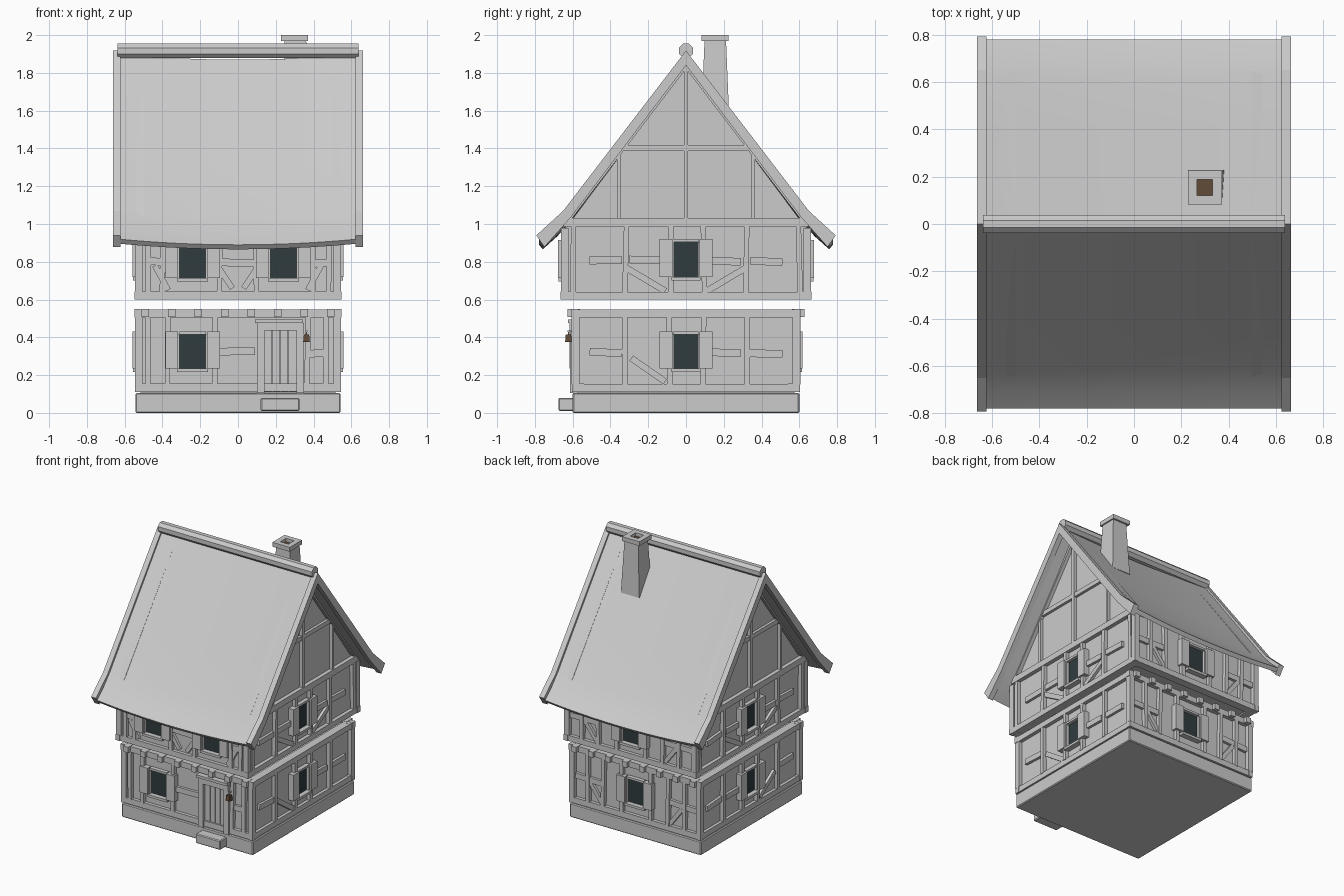
import bpy, bmesh, random
from mathutils import Vector, Matrix

if "Cube" in bpy.data.objects:
    bpy.data.objects.remove(bpy.data.objects["Cube"])

random.seed(4)


def material(name, col):
    m = bpy.data.materials.new(name)
    m.diffuse_color = (*col, 1)
    m.use_nodes = True
    m.node_tree.nodes["Principled BSDF"].inputs["Base Color"].default_value = m.diffuse_color
    return m


DARK = material("dark_glass", (0.03, 0.045, 0.05))
BROWN = material("brown", (0.12, 0.07, 0.04))


def finish(name, bm, mat=None, smooth=False):
    bmesh.ops.recalc_face_normals(bm, faces=bm.faces)
    me = bpy.data.meshes.new(name)
    bm.to_mesh(me)
    bm.free()
    ob = bpy.data.objects.new(name, me)
    bpy.context.collection.objects.link(ob)
    if mat:
        me.materials.append(mat)
    if smooth:
        bpy.context.view_layer.objects.active = ob
        ob.select_set(True)
        bpy.ops.object.shade_smooth_by_angle(angle=0.6)
        ob.select_set(False)
    return ob


def add_box(bm, x, y, z, top=(1, 1)):
    """Box from three ranges; top = scale of the upper face."""
    cx, cy = sum(x) / 2, sum(y) / 2
    vs = bmesh.ops.create_cube(bm, size=1)["verts"]
    for v in vs:
        s = top if v.co.z > 0 else (1, 1)
        v.co = (cx + v.co.x * (x[1] - x[0]) * s[0],
                cy + v.co.y * (y[1] - y[0]) * s[1],
                sum(z) / 2 + v.co.z * (z[1] - z[0]))


def box(name, x, y, z, mat=None, top=(1, 1), bevel=0):
    bm = bmesh.new()
    add_box(bm, x, y, z, top)
    if bevel:
        bmesh.ops.bevel(bm, geom=bm.edges[:], offset=bevel, segments=1, affect='EDGES')
    return finish(name, bm, mat)


def prism(name, pts, x0, x1):
    """Extrude a (y, z) outline along x."""
    bm = bmesh.new()
    f = bm.faces.new([bm.verts.new((x0, y, z)) for y, z in pts])
    r = bmesh.ops.extrude_face_region(bm, geom=[f])
    bmesh.ops.translate(bm, vec=(x1 - x0, 0, 0),
                        verts=[v for v in r["geom"] if isinstance(v, bmesh.types.BMVert)])
    return finish(name, bm)


# Wall coordinates: u along the wall, d outward, z up
FACES = {"front": lambda u, d, z: (u, -d, z), "back": lambda u, d, z: (u, d, z),
         "right": lambda u, d, z: (d, u, z), "left": lambda u, d, z: (-d, u, z)}


def bar(bm, face, a, b, w, d0, d1):
    """Timber on a wall from a to b (u, z) of width w between depths d0, d1."""
    a, b = Vector(a), Vector(b)
    n = (b - a).normalized()
    s = Vector((-n.y, n.x)) * w / 2
    for v in bmesh.ops.create_cube(bm, size=1)["verts"]:
        p = a.lerp(b, v.co.x + 0.5) + s * (2 * v.co.y)
        v.co = FACES[face](p.x, d0 if v.co.z < 0 else d1, p.y)


def timbers(name, face, wall, items):
    bm = bmesh.new()
    for a, b, w, out in items:
        bar(bm, face, a, b, w, wall - 0.02, wall + out)
    finish(name, bm)


def posts(us, z0, z1, w=0.028):
    j = lambda: random.uniform(-0.006, 0.006)
    return [((u + j(), z0), (u + j(), z1), w, 0.027) for u in us]


def rails(spans, z):
    j = lambda: random.uniform(-0.008, 0.008)
    return [((a, z + j()), (b, z + j()), 0.04, 0.02) for a, b in spans]


def window(name, face, wall, u, z0, z1, hw=0.065):
    bm = bmesh.new()
    bar(bm, face, (u, z0), (u, z1), 2 * hw, wall - 0.02, wall + 0.006)
    finish(name + "_pane", bm, DARK)
    items = [((u - hw - 0.012, z0 - 0.01), (u + hw + 0.012, z0 - 0.01), 0.018, 0.04),
             ((u - hw, z1 + 0.008), (u + hw, z1 + 0.008), 0.016, 0.03)]
    for s in (-1, 1):
        items.append(((u + s * (hw + 0.004), z0), (u + s * (hw + 0.004), z1), 0.01, 0.028))
        c = u + s * (hw + 0.041)
        items.append(((c, z0), (c, z1 + 0.015), 0.068, 0.042))
    timbers(name + "_frame_and_shutters", face, wall, items)


# Base and ground storey
box("plinth", (-0.543, 0.543), (-0.6, 0.6), (0, 0.105), bevel=0.006)
box("door_step", (0.12, 0.325), (-0.675, -0.58), (0.01, 0.08), bevel=0.006)
GX, GY, UY = 0.517, 0.575, 0.635
box("ground_wall", (-GX, GX), (-GY, GY), (0.1, 0.54))

# Upper storey with gables in one profile
prism("upper_wall_and_gables",
      [(-UY, 0.61), (UY, 0.61), (UY, 0.98), (0, 1.83), (-UY, 0.98)], -GX, GX)


# Ring beams: frame around the storey
def ring(name, hx, hy, z0, z1):
    bm = bmesh.new()
    for s in (-1, 1):
        add_box(bm, (-hx, hx), sorted((s * hy, s * (hy - 0.06))), (z0, z1))
        add_box(bm, sorted((s * hx, s * (hx - 0.06))),
                (-hy + 0.004, hy - 0.004), (z0 + 0.001, z1 - 0.001))
        for t in (-1, 1):   # protruding corner blocks
            add_box(bm, sorted((s * (hx + 0.004), s * (hx - 0.03))),
                    sorted((t * (hy + 0.004), t * (hy - 0.03))), (z0 - 0.001, z1 + 0.001))
    finish(name, bm)


ring("ground_sill_beam", 0.54, 0.6, 0.112, 0.155)
ring("ground_top_beam", 0.545, 0.602, 0.505, 0.548)
ring("upper_sill_beam", 0.545, 0.66, 0.6, 0.642)

# Joist ends
bm = bmesh.new()
for i in range(8):
    x = -0.49 + i * 0.14
    for s in (-1, 1):
        add_box(bm, (x - 0.02, x + 0.02), sorted((s * 0.56, s * 0.628)), (0.508, 0.55))
finish("joist_ends", bm)

# Corner posts
bm = bmesh.new()
for sx in (-1, 1):
    for sy in (-1, 1):
        for hy, z0, z1 in ((0.605, 0.15, 0.51), (0.662, 0.64, 0.98)):
            add_box(bm, sorted((sx * 0.505, sx * 0.545)),
                    sorted((sy * (hy - 0.04), sy * hy)), (z0, z1))
finish("corner_posts", bm)

# Side wall timbers, windows and gable framing
for face in ("right", "left"):
    pu = (-0.32, -0.085, 0.095, 0.32)
    rl = [(-0.51, -0.34), (0.14, 0.29), (0.34, 0.51)]
    timbers(face + "_ground_timbers", face, GX,
            posts(pu, 0.15, 0.51) + rails(rl, 0.32)
            + [((-0.29, 0.29), (-0.11, 0.165), 0.034, 0.02)])
    timbers(face + "_upper_timbers", face, GX,
            posts(pu + (-0.6, 0.6), 0.64, 0.99) + rails(rl + [(-0.3, -0.1)], 0.805)
            + [((-0.32, 0.77), (-0.11, 0.645), 0.034, 0.02),
               ((0.32, 0.77), (0.11, 0.645), 0.034, 0.02)])
    gable = [((-0.64, 1.008), (0.64, 1.008), 0.045, 0.03),
             ((-0.35, 1.402), (0.35, 1.402), 0.033, 0.02),
             ((0, 1.02), (0, 1.83), 0.022, 0.025)]
    for s in (-1, 1):
        gable += [((s * 0.355, 1.02), (s * 0.355, 1.38), 0.02, 0.022),
                  ((s * 0.655, 0.995), (0, 1.855), 0.04, 0.026)]
    timbers(face + "_gable_timbers", face, GX, gable)
    window(face + "_ground_window", face, GX, 0, 0.235, 0.415)
    window(face + "_upper_window", face, GX, 0, 0.72, 0.905)

# Front timbers, windows and door
timbers("front_ground_timbers", "front", GY,
        posts((-0.48, -0.37, -0.12, 0.37, 0.46), 0.15, 0.51)
        + rails([(-0.12, 0.09), (0.36, 0.45)], 0.32))
timbers("front_upper_timbers", "front", UY,
        posts((-0.48, -0.4, -0.1, 0.1, 0.4, 0.48), 0.64, 0.98)
        + rails([(-0.09, 0.09), (0.39, 0.47), (-0.47, -0.39)], 0.8)
        + [((s * 0.44, 0.78), (s * 0.37, 0.65), 0.03, 0.02) for s in (-1, 1)]
        + [((s * 0.03, 0.66), (s * 0.11, 0.78), 0.03, 0.02) for s in (-1, 1)])
window("front_ground_window", "front", GY, -0.24, 0.235, 0.415, 0.07)
for n, u in (("left", -0.24), ("right", 0.24)):
    window("front_upper_%s_window" % n, "front", UY, u, 0.715, 0.9, 0.07)
timbers("door_frame", "front", GY,
        [((0.12, 0.105), (0.12, 0.45), 0.04, 0.038), ((0.33, 0.105), (0.33, 0.45), 0.04, 0.038),
         ((0.1, 0.455), (0.35, 0.455), 0.04, 0.042), ((0.09, 0.485), (0.345, 0.485), 0.02, 0.05)])
timbers("door", "front", GY,
        [((0.14 + i * 0.0425 + 0.021, 0.11), (0.14 + i * 0.0425 + 0.021, 0.44), 0.04, 0.015)
         for i in range(4)])

# Back timbers and windows
timbers("back_ground_timbers", "back", GY,
        posts((-0.4, -0.27, -0.12, 0.12, 0.27, 0.4), 0.15, 0.51)
        + rails([(-0.5, -0.28), (0.28, 0.5)], 0.32)
        + [((s * 0.38, 0.3), (s * 0.28, 0.165), 0.03, 0.02) for s in (-1, 1)])
timbers("back_upper_timbers", "back", UY,
        posts((-0.4, -0.27, -0.12, 0.12, 0.27, 0.4), 0.64, 0.98)
        + rails([(-0.5, -0.28), (0.28, 0.5)], 0.8)
        + [((s * 0.38, 0.78), (s * 0.28, 0.65), 0.03, 0.02) for s in (-1, 1)])
window("back_ground_window", "back", GY, 0, 0.235, 0.415, 0.07)
window("back_upper_window", "back", UY, 0, 0.715, 0.9, 0.07)

# Lantern beside the door
box("lantern", (0.345, 0.38), (-0.64, -0.605), (0.375, 0.415), BROWN, top=(0.8, 0.8))
box("lantern_bracket", (0.358, 0.367), (-0.627, -0.57), (0.428, 0.437))
box("lantern_hook", (0.36, 0.365), (-0.625, -0.62), (0.41, 0.435))

# Sagging roof skin with kicked eaves
PROFILE = [(0, 1.9), (0.2, 1.635), (0.42, 1.345), (0.62, 1.08), (0.70, 0.99), (0.778, 0.92)]
for side, s in (("front", -1), ("back", 1)):
    bm = bmesh.new()
    N = 16
    grid = []
    for i in range(N + 1):
        t = 2 * i / N - 1
        sag = 0.03 * (1 - t * t)
        top = [bm.verts.new((0.632 * t, s * y, z - sag)) for y, z in PROFILE]
        low = [bm.verts.new((0.632 * t, s * max(y - 0.02, 0), z - sag - 0.024 - 0.012 * (y == 0)))
               for y, z in reversed(PROFILE)]
        grid.append(top + low)
    for a, b in zip(grid, grid[1:]):
        for k in range(len(a)):
            m = (k + 1) % len(a)
            bm.faces.new((a[k], a[m], b[m], b[k]))
    bm.faces.new(grid[0])
    bm.faces.new(grid[-1])
    finish(side + "_roof", bm, smooth=True)
    # Bargeboards along both verges
    for n, x0, x1 in (("left", -0.662, -0.622), ("right", 0.622, 0.662)):
        prism("%s_%s_bargeboard" % (side, n),
              [(s * y, z) for y, z in [(0, 1.918), (0.65, 1.07), (0.792, 0.94), (0.75, 0.878),
                                       (0.61, 1.035), (0, 1.84)]], x0, x1)

# Octagonal ridge beam
bm = bmesh.new()
bmesh.ops.create_cone(bm, cap_ends=True, segments=8, radius1=0.041, radius2=0.041, depth=1.275,
                      matrix=Matrix.Translation((0, 0, 1.917)) @ Matrix.Rotation(1.5708, 4, 'Y')
                      @ Matrix.Rotation(0.3927, 4, 'Z'))
finish("ridge_beam", bm)

# Chimney: tapered shaft, rimmed cap, flue
box("chimney_shaft", (0.228, 0.38), (0.082, 0.228), (1.58, 1.97), top=(0.75, 0.78))
bm = bmesh.new()
for s in (-1, 1):
    add_box(bm, (0.227, 0.371), sorted((0.154 + s * 0.072, 0.154 + s * 0.033)), (1.968, 2.0))
    add_box(bm, sorted((0.299 + s * 0.072, 0.299 + s * 0.033)), (0.121, 0.187), (1.968, 2.0))
finish("chimney_cap", bm)
box("chimney_flue", (0.266, 0.332), (0.121, 0.187), (1.965, 1.976), BROWN)
